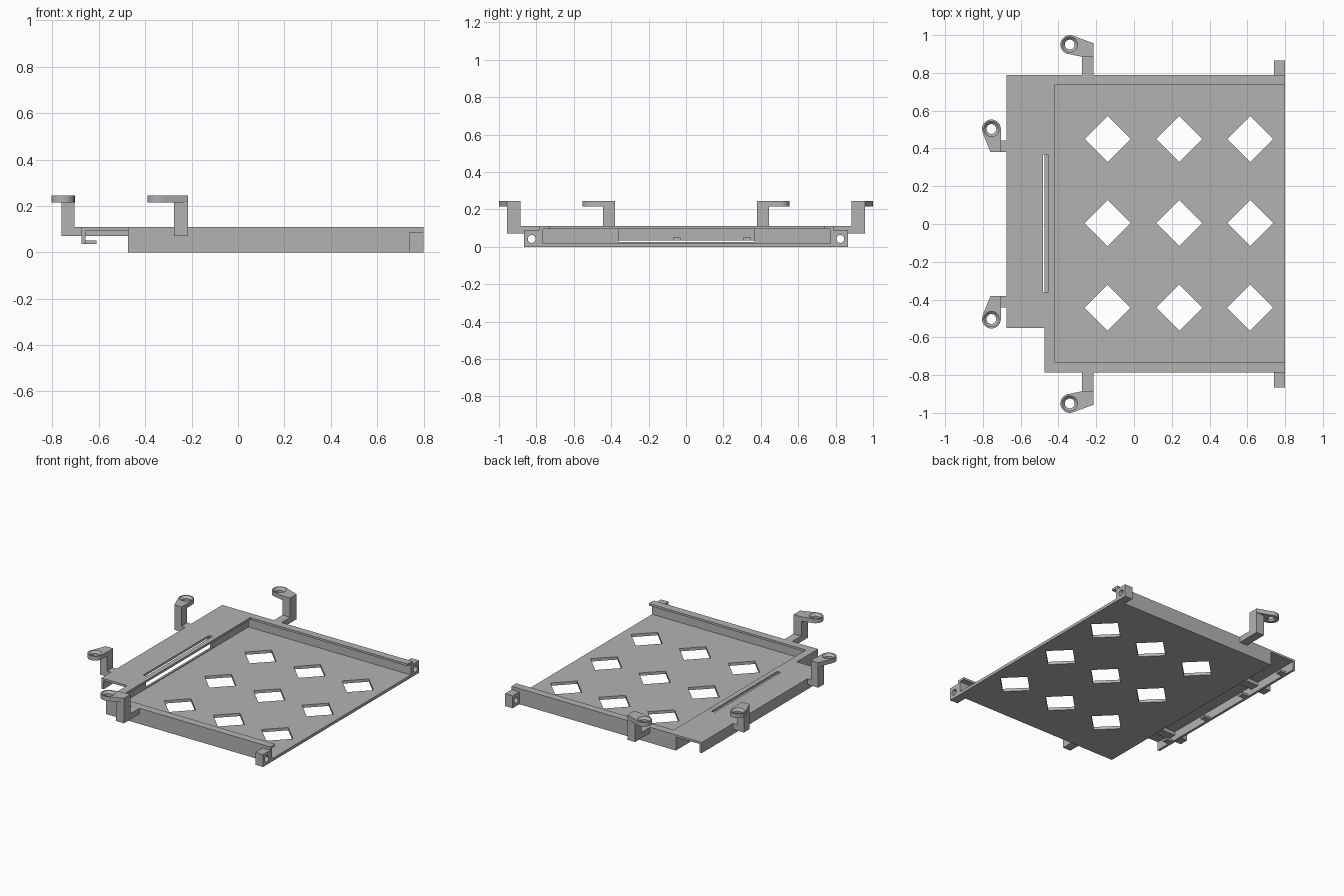
import bpy, bmesh, math
from mathutils import Matrix

if "Cube" in bpy.data.objects:
    bpy.data.objects.remove(bpy.data.objects["Cube"])

grey = bpy.data.materials.new("plain grey")
grey.diffuse_color = (0.45, 0.45, 0.45, 1)
grey.use_nodes = True
grey.node_tree.nodes["Principled BSDF"].inputs["Base Color"].default_value = grey.diffuse_color


def finish(name, bm):
    bmesh.ops.recalc_face_normals(bm, faces=bm.faces)
    me = bpy.data.meshes.new(name)
    bm.to_mesh(me)
    bm.free()
    me.materials.append(grey)
    ob = bpy.data.objects.new(name, me)
    bpy.context.collection.objects.link(ob)
    return ob


def box(name, x0, x1, y0, y1, z0, z1):
    bm = bmesh.new()
    bmesh.ops.create_cube(bm, size=1)
    for v in bm.verts:
        v.co = ((x0, x1)[v.co.x > 0], (y0, y1)[v.co.y > 0], (z0, z1)[v.co.z > 0])
    return finish(name, bm)


def cone(name, pos, r0, r1, depth, axis="Z", seg=32):
    turn = Matrix.Rotation(math.pi / 2, 4, "Y") if axis == "X" else Matrix()
    bm = bmesh.new()
    bmesh.ops.create_cone(bm, cap_ends=True, segments=seg, radius1=r0, radius2=r1,
                          depth=depth, matrix=Matrix.Translation(pos) @ turn)
    return finish(name, bm)


def cut(ob, cutter):
    bpy.context.view_layer.objects.active = ob
    mod = ob.modifiers.new("cut", "BOOLEAN")
    mod.operation = "DIFFERENCE"
    mod.solver = "EXACT"
    mod.object = cutter
    bpy.ops.object.modifier_apply(modifier=mod.name)
    bpy.data.objects.remove(cutter)


# Tray floor with a grid of diamond holes
floor = box("tray_floor", -0.475, 0.8, -0.785, 0.79, 0, 0.02)
for x in (-0.14, 0.24, 0.615):
    for y in (0.45, 0.005, -0.443):
        cut(floor, cone("diamond_cutter", (x, y, 0.01), 0.122, 0.122, 0.1, seg=4))

# Side walls and their inward lips
box("front_wall", -0.475, 0.8, -0.785, -0.768, 0.02, 0.095)
box("back_wall", -0.475, 0.8, 0.773, 0.79, 0.02, 0.095)
box("front_lip", -0.42, 0.8, -0.785, -0.73, 0.095, 0.11)
box("back_lip", -0.42, 0.8, 0.737, 0.79, 0.095, 0.11)

# End wall and overhanging shelf share one long slot
end_wall = box("end_wall", -0.475, -0.46, -0.768, 0.773, 0.02, 0.095)
shelf = box("shelf", -0.675, -0.42, -0.55, 0.79, 0.095, 0.11)
box("shelf_corner", -0.475, -0.42, -0.785, -0.55, 0.095, 0.11)
for part in (end_wall, shelf):
    cut(part, box("slot_cutter", -0.482, -0.455, -0.362, 0.367, 0.026, 0.2))

# Skirt below the shelf edge, with small clips and ribs
box("shelf_skirt", -0.675, -0.658, -0.55, 0.79, 0.035, 0.095)
for y in (-0.425, -0.05, 0.325, 0.7):
    box("clip", -0.658, -0.61, y - 0.02, y + 0.02, 0.035, 0.05)
for s in (-1, 1):
    y0, y1 = sorted((s * 0.38, s * 0.443))
    box("shelf_rib", -0.658, -0.475, y0, y1, 0.07, 0.095)


def screw_pad(name, centre, corners):
    """Rounded tab with a countersunk hole."""
    cx, cy = centre
    ring = [(cx + 0.05 * math.cos(i * math.pi / 16), cy + 0.05 * math.sin(i * math.pi / 16))
            for i in range(32)]
    bm = bmesh.new()
    for z in (0.215, 0.245):
        for x, y in ring + corners:
            bm.verts.new((x, y, z))
    res = bmesh.ops.convex_hull(bm, input=bm.verts)
    loose = [v for v in bm.verts if not v.link_faces]
    bmesh.ops.delete(bm, geom=loose, context="VERTS")
    bmesh.ops.dissolve_limit(bm, angle_limit=0.01, verts=bm.verts, edges=bm.edges)
    pad = finish(name, bm)
    cut(pad, cone("hole_cutter", (cx, cy, 0.23), 0.026, 0.026, 0.1))
    cut(pad, cone("sink_cutter", (cx, cy, 0.24), 0.026, 0.046, 0.02))
    bpy.ops.object.select_all(action="DESELECT")
    pad.select_set(True)
    bpy.context.view_layer.objects.active = pad
    bpy.ops.object.shade_smooth_by_angle(angle=math.radians(30))


for s, side in ((-1, "front"), (1, "back")):
    # Side arm: foot, post and screw pad
    a, b, c = (s * v for v in (0.78, 0.885, 0.957))
    box(side + "_arm_foot", -0.275, -0.215, min(a, b), max(a, b), 0.07, 0.11)
    box(side + "_arm_post", -0.275, -0.215, min(b, c), max(b, c), 0.07, 0.215)
    screw_pad(side + "_arm_pad", (-0.34, s * 0.95), [(-0.215, c), (-0.215, b), (-0.275, b)])

    # Shelf arm: foot, post and screw pad
    y0, y1 = sorted((s * 0.38, s * 0.443))
    box(side + "_shelf_foot", -0.705, -0.675, y0, y1, 0.07, 0.11)
    box(side + "_shelf_post", -0.76, -0.705, y0, y1, 0.07, 0.215)
    screw_pad(side + "_shelf_pad", (-0.755, s * 0.503),
              [(-0.76, s * 0.38), (-0.703, s * 0.38), (-0.703, s * 0.443)])

    # Drilled ear at the open end
    y0, y1 = sorted((s * 0.785, s * 0.865))
    ear = box(side + "_ear", 0.74, 0.8, y0, y1, 0, 0.087)
    cut(ear, cone("ear_cutter", (0.77, s * 0.825, 0.042), 0.021, 0.021, 0.2, "X"))
